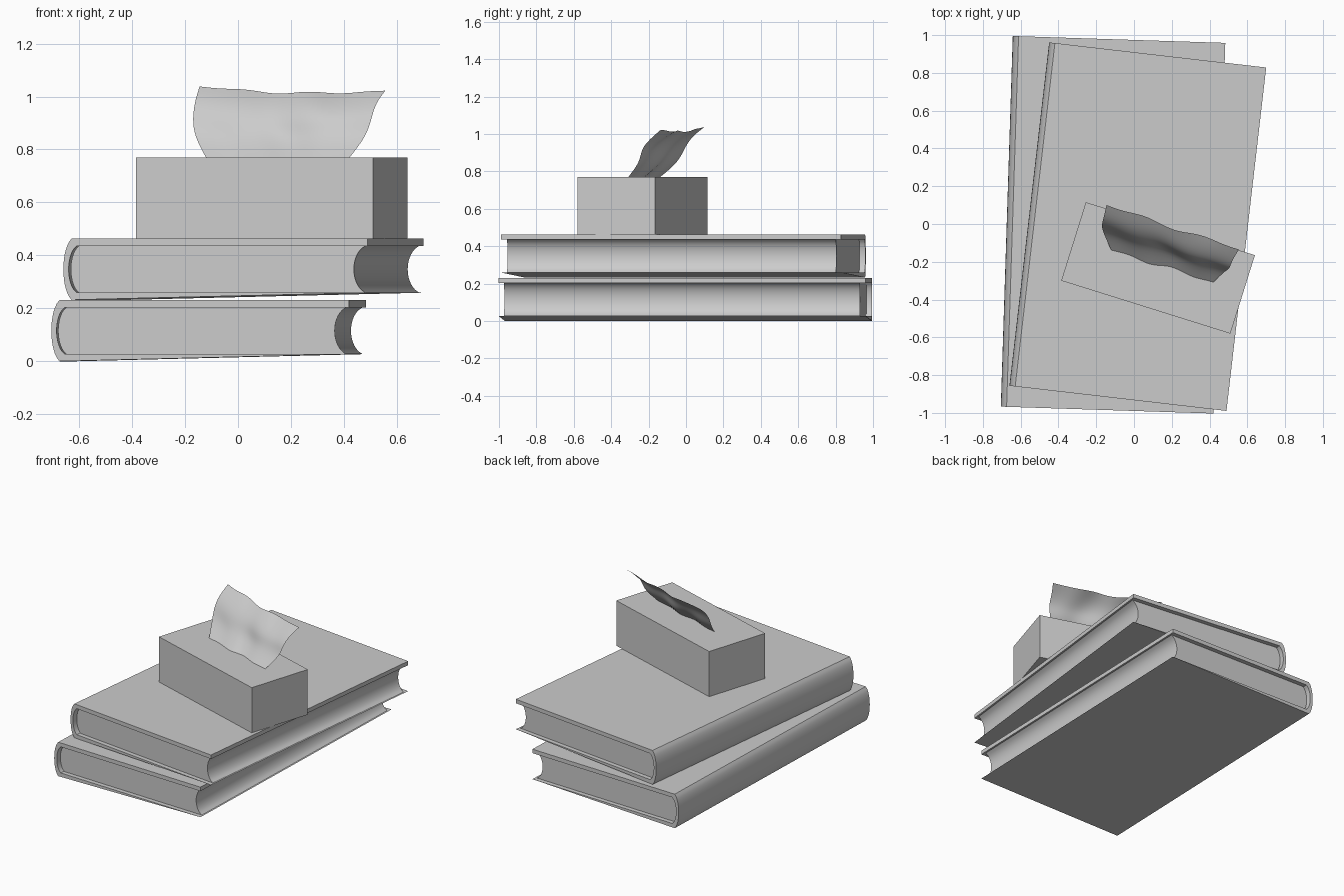
import bpy, math
from mathutils import Vector

if "Cube" in bpy.data.objects:
    bpy.data.objects.remove(bpy.data.objects["Cube"])


def make_object(name, verts, faces, angle=30):
    mesh = bpy.data.meshes.new(name)
    mesh.from_pydata(verts, [], faces)
    mesh.update()
    ob = bpy.data.objects.new(name, mesh)
    bpy.context.collection.objects.link(ob)
    bpy.ops.object.select_all(action='DESELECT')
    ob.select_set(True)
    bpy.context.view_layer.objects.active = ob
    bpy.ops.object.mode_set(mode='EDIT')
    bpy.ops.mesh.select_all(action='SELECT')
    bpy.ops.mesh.normals_make_consistent(inside=False)
    bpy.ops.object.mode_set(mode='OBJECT')
    bpy.ops.object.shade_smooth_by_angle(angle=math.radians(angle))
    return ob


def extrude_profile(name, profile, length):
    """Extrude an x-z profile along y, centred."""
    n = len(profile)
    verts = [(x, y, z) for y in (-length / 2, length / 2) for x, z in profile]
    faces = [tuple(range(n)), tuple(range(2 * n - 1, n - 1, -1))]
    faces += [(i, (i + 1) % n, n + (i + 1) % n, n + i) for i in range(n)]
    return make_object(name, verts, faces)


def arc(x_end, depth, z0, z1, n=16):
    """Shallow curve from (x_end, z0) to (x_end, z1), bulging by depth to -x."""
    pts = []
    for i in range(n + 1):
        t = -1 + 2 * i / n
        pts.append((x_end - depth * math.sqrt(1 - 0.9 * t * t) / 1
                    + depth * math.sqrt(0.1), z0 + (z1 - z0) * (t + 1) / 2))
    return pts


def book(prefix, centre, base, width, length, height, angle):
    t, bulge = 0.027, 0.045
    left, right = -width / 2, width / 2
    spine_x = left + 0.031
    # cover: two boards joined by a rounded spine
    outer = arc(spine_x, bulge, 0, height)
    inner = arc(spine_x + 0.02, bulge, t, height - t)
    cover = outer + [(right, height), (right, height - t)] + inner[::-1] + [(right, t)]
    # page block: rounded back, hollow fore edge
    back = arc(spine_x + 0.025, bulge, t, height - t)
    fore = arc(right - 0.012, 0.064, t, height - t)
    for name, prof, size in (("cover", cover, length),
                             ("pages", back + fore[::-1], length - 0.06)):
        ob = extrude_profile(f"{prefix}_{name}", prof, size)
        ob.location = (centre[0], centre[1], base)
        ob.rotation_euler.z = math.radians(angle)


book("lower_book", (-0.111, -0.004), 0.0, 1.126, 1.963, 0.231, -1.85)
book("upper_book", (0.02, -0.014), 0.232, 1.157, 1.83, 0.231, -6.6)

# tissue box
bpy.ops.mesh.primitive_cube_add(size=1, location=(0.1275, -0.2325, 0.6165),
                                rotation=(0, 0, math.radians(-17.4)))
box = bpy.context.object
box.name = "tissue_box"
box.scale = (0.938, 0.435, 0.307)

# tissue: sheet stretched between two curved side edges with soft ripples
side_a = [(-0.12, -0.14, .768), (-0.165, -0.04, .85), (-0.172, -0.01, .92),
          (-0.162, 0.03, .985), (-0.145, 0.10, 1.038)]
side_b = [(0.42, -0.31, .768), (0.485, -0.245, .85), (0.505, -0.24, .92),
          (0.52, -0.19, .975), (0.556, -0.135, 1.022)]
N = 16
verts, faces = [], []
for j, (a, b) in enumerate(zip(side_a, side_b)):
    for i in range(N + 1):
        u = i / N
        p = Vector(a).lerp(Vector(b), u)
        mid = math.sin(math.pi * u)
        p.y += mid * 0.012 * math.sin(13 * u + 1.1 * j)
        if j:
            p.z += mid * (-0.016 * j / 4 + 0.006 * math.sin(17 * u + j))
        verts.append(p)
for j in range(4):
    for i in range(N):
        k = j * (N + 1) + i
        faces.append((k, k + 1, k + N + 2, k + N + 1))
tissue = make_object("tissue", verts, faces, 180)
sub = tissue.modifiers.new("smooth", 'SUBSURF')
sub.levels = sub.render_levels = 2
sub.boundary_smooth = 'PRESERVE_CORNERS'
